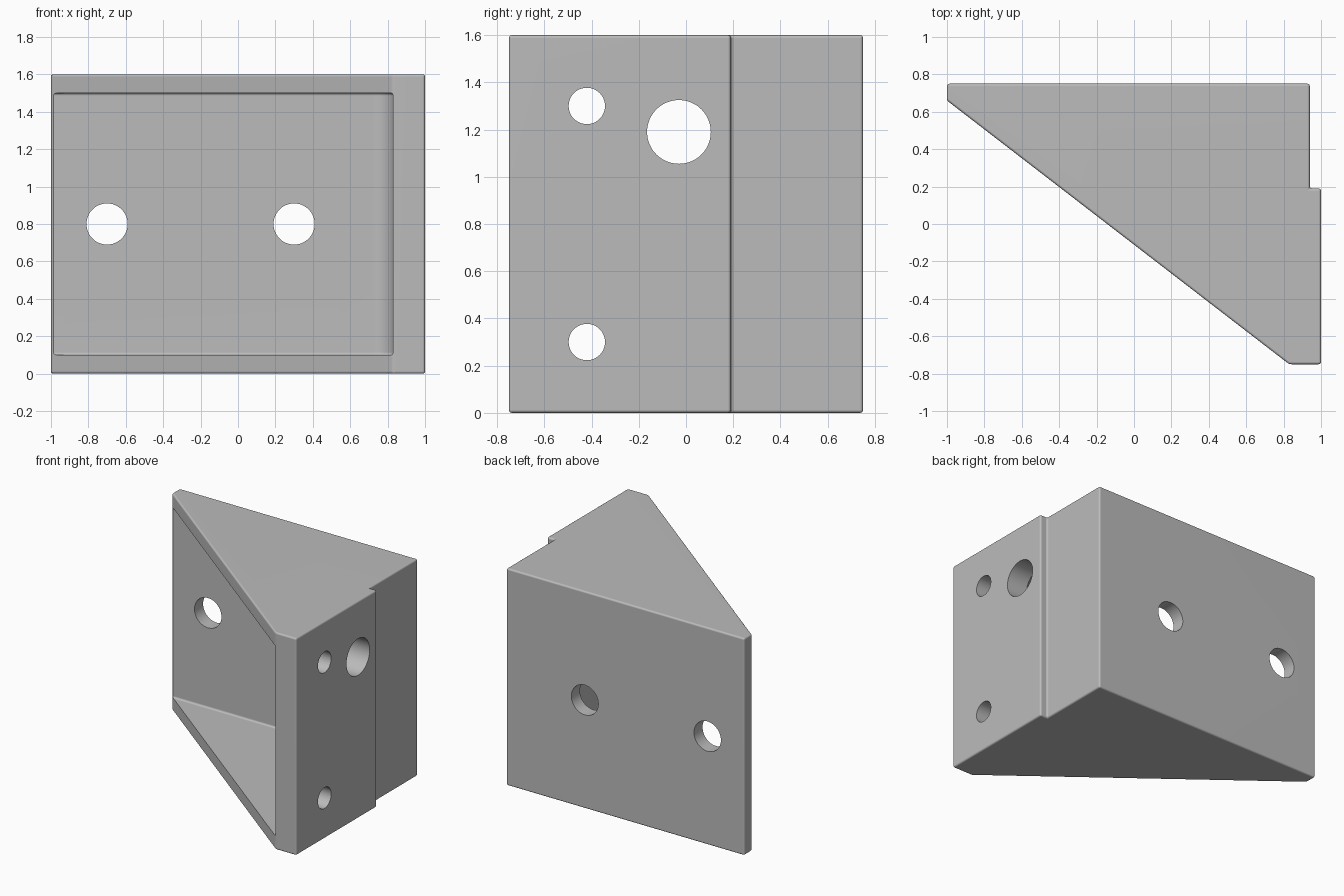
import bpy, bmesh, math
from mathutils import Matrix

if "Cube" in bpy.data.objects:
    bpy.data.objects.remove(bpy.data.objects["Cube"], do_unlink=True)

grey = bpy.data.materials.new("plain grey")
grey.use_nodes = True
grey.diffuse_color = (0.5, 0.5, 0.5, 1)
grey.node_tree.nodes["Principled BSDF"].inputs["Base Color"].default_value = (0.5, 0.5, 0.5, 1)


def add_object(name, bm):
    bmesh.ops.recalc_face_normals(bm, faces=bm.faces)
    mesh = bpy.data.meshes.new(name)
    bm.to_mesh(mesh)
    bm.free()
    mesh.materials.append(grey)
    obj = bpy.data.objects.new(name, mesh)
    bpy.context.collection.objects.link(obj)
    return obj


def activate(obj):
    bpy.ops.object.select_all(action='DESELECT')
    obj.select_set(True)
    bpy.context.view_layer.objects.active = obj


def rounded_prism(name, profile, z0, z1, radius):
    """Extrude a plan outline upward and round its edges."""
    bm = bmesh.new()
    face = bm.faces.new([bm.verts.new((x, y, z0)) for x, y in profile])
    new = bmesh.ops.extrude_face_region(bm, geom=[face])["geom"]
    top = [v for v in new if isinstance(v, bmesh.types.BMVert)]
    bmesh.ops.translate(bm, verts=top, vec=(0, 0, z1 - z0))
    obj = add_object(name, bm)
    bevel = obj.modifiers.new("rounded edges", 'BEVEL')
    bevel.width = radius
    bevel.segments = 4
    bevel.limit_method = 'ANGLE'
    bevel.angle_limit = math.radians(30)
    activate(obj)
    bpy.ops.object.modifier_apply(modifier=bevel.name)
    return obj


def hole_cutter(name, centre, radius, axis):
    bm = bmesh.new()
    turn = Matrix.Rotation(math.pi / 2, 4, 'Y' if axis == 'X' else 'X')
    bmesh.ops.create_cone(bm, cap_ends=True, segments=48, radius1=radius, radius2=radius,
                          depth=0.5, matrix=Matrix.Translation(centre) @ turn)
    return add_object(name, bm)


def cut(obj, cutter):
    mod = obj.modifiers.new("cut", 'BOOLEAN')
    mod.operation = 'DIFFERENCE'
    mod.solver = 'EXACT'
    mod.object = cutter
    activate(obj)
    bpy.ops.object.modifier_apply(modifier=mod.name)
    bpy.data.objects.remove(cutter, do_unlink=True)


# Wedge-shaped body with a stepped side
outline = [(-1, 0.75), (0.94, 0.75), (0.94, 0.19), (1, 0.19),
           (1, -0.75), (0.83, -0.75), (-1, 0.66)]
bracket = rounded_prism("corner_bracket", outline, 0, 1.6, 0.013)

# Pocket between the two gussets, with a large fillet in the corner
back, side, fillet = 0.65, 0.83, 0.11
arc = [(side - fillet + fillet * math.sin(a), back - fillet + fillet * math.cos(a))
       for a in (i * math.pi / 24 for i in range(13))]
pocket = [(-1.3, back)] + arc + [(side, -1), (-1.3, -1)]
cut(bracket, rounded_prism("pocket_cutter", pocket, 0.1, 1.5, 0.014))

# Bolt holes through the back plate
for x in (-0.7, 0.3):
    cut(bracket, hole_cutter("back_hole", (x, 0.75, 0.8), 0.11, 'Y'))

# Two small holes and one large hole through the side plate
for y, z, r in ((-0.42, 0.3, 0.077), (-0.42, 1.3, 0.077), (-0.03, 1.19, 0.135)):
    cut(bracket, hole_cutter("side_hole", (0.95, y, z), r, 'X'))

# Smooth the rounded edges while keeping plates flat
activate(bracket)
bpy.ops.object.shade_smooth_by_angle(angle=math.radians(30))
weighted = bracket.modifiers.new("flat plates", 'WEIGHTED_NORMAL')
weighted.keep_sharp = True
